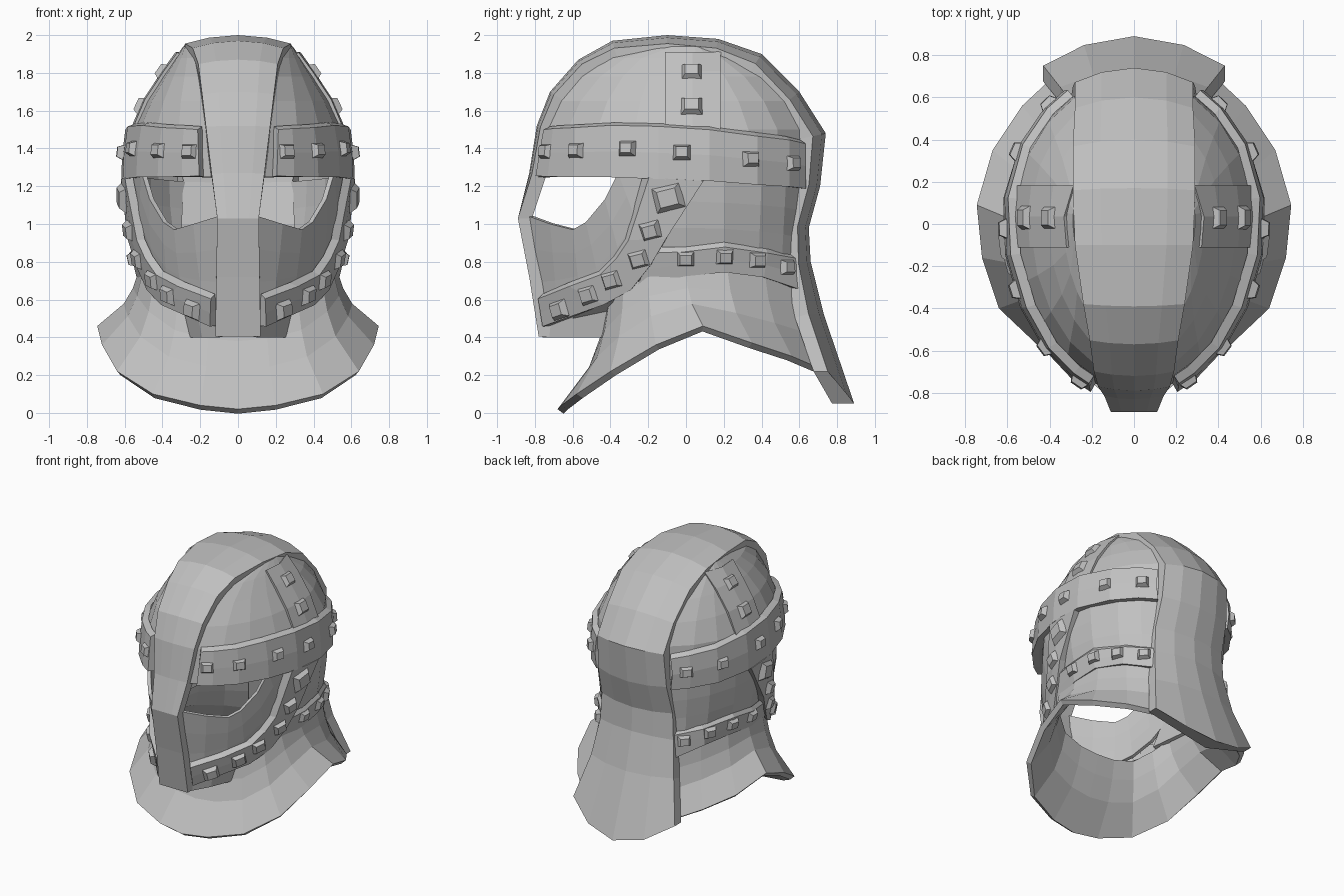
import bpy, bmesh, math
from mathutils import Vector

if "Cube" in bpy.data.objects:
    bpy.data.objects.remove(bpy.data.objects["Cube"])

steel = bpy.data.materials.new("steel grey")
steel.diffuse_color = (0.53, 0.53, 0.53, 1)
steel.use_nodes = True
steel.node_tree.nodes["Principled BSDF"].inputs["Base Color"].default_value = steel.diffuse_color
YC = 0.03

# Shell sections: z, half width, front edge y and x, back edge y and x, front bluntness
ROWS = [(0.45, .44, -.74, .11, .60, .33, .72), (0.70, .505, -.77, .11, .56, .31, .72),
        (0.85, .54, -.80, .11, .55, .30, .75), (1.03, .575, -.83, .11, .58, .30, .78),
        (1.18, .58, -.80, .13, .60, .29, .62), (1.30, .585, -.77, .15, .61, .29, .54),
        (1.50, .56, -.73, .17, .60, .28, .52), (1.65, .49, -.66, .19, .52, .28, .5),
        (1.78, .405, -.55, .21, .40, .28, .5), (1.88, .335, -.40, .23, .24, .275, .5),
        (1.94, .29, -.16, .26, .10, .265, .5)]


def section(z):
    """Half width, front and back length, front exponent and edge angles at a height."""
    z = min(max(z, ROWS[0][0]), ROWS[-1][0])
    for a, b in zip(ROWS, ROWS[1:]):
        if z <= b[0]:
            k = (z - a[0]) / (b[0] - a[0])
            _, w, yf, hf, yb, hb, q = [p + (r - p) * k for p, r in zip(a, b)]
            tf = math.sqrt(1 - (hf / w) ** (1 / q))
            tb = math.sqrt(1 - (hb / w) ** 2)
            return w, (YC - yf) / tf, (yb - YC) / tb, q, math.acos(tf), math.pi - math.acos(tb)


def surf(y, z, off=0.0):
    """Point and normal on the right half of the helmet shell."""
    def terms(z):
        w, lf, lb, q = section(z)[:4]
        return (w, lf, q) if y < YC else (w, lb, .5)

    def level(x, z):
        w, L, q = terms(z)
        return (x / w) ** (1 / q) + ((y - YC) / L) ** 2
    w, L, q = terms(z)
    t = max(-.985, min(.985, (y - YC) / L))
    x = w * (1 - t * t) ** q
    dx = (level(x + .001, z) - level(x - .001, z)) / .002
    n = Vector((dx, 2 * t / L, (level(x, z + .03) - level(x, z - .03)) / .06)).normalized()
    return Vector((x, y, z)) + n * off, n


def make(name, verts, faces, mirror=True, thick=0.0, closed=False):
    me = bpy.data.meshes.new(name)
    me.from_pydata([tuple(v) for v in verts], [], faces)
    bm = bmesh.new()
    bm.from_mesh(me)
    bmesh.ops.recalc_face_normals(bm, faces=bm.faces)
    out = sum(f.normal.dot(f.calc_center_median() - Vector((0, YC, 1))) * f.calc_area() for f in bm.faces)
    if out < 0 and not closed:
        bmesh.ops.reverse_faces(bm, faces=bm.faces)
    bm.to_mesh(me)
    bm.free()
    me.materials.append(steel)
    ob = bpy.data.objects.new(name, me)
    bpy.context.collection.objects.link(ob)
    if thick:
        m = ob.modifiers.new("thickness", 'SOLIDIFY')
        m.thickness, m.offset = thick, -1
    if mirror:
        m = ob.modifiers.new("mirror", 'MIRROR')
        m.use_clip = True
    return ob


def grid(nr, nc):
    return [(r * nc + c, r * nc + c + 1, (r + 1) * nc + c + 1, (r + 1) * nc + c)
            for r in range(nr - 1) for c in range(nc - 1)]


def between(upper, lower, n, start=0.0):
    ks = [start + (1 - start) * k / n for k in range(n + 1)]
    return [[(a[0] + (b[0] - a[0]) * k, a[1] + (b[1] - a[1]) * k)
             for a, b in zip(upper, lower)] for k in ks]


def shell(name, rows):
    make(name, [surf(y, z)[0] for r in rows for y, z in r], grid(len(rows), len(rows[0])), thick=.025)


def band(name, upper, lower, off=.035, bevel=0.0, n=2):
    """Raised strap: outer skin, sloped upper edge, sides running into the shell."""
    skin = [p for r in between(upper, lower, n, bevel) for p in r]
    base = [p for r in between(upper, lower, n) for p in r]
    nr, nc = n + 1, len(upper)
    verts = [surf(y, z, off)[0] for y, z in skin]
    verts += [surf(y, z, .005 if bevel and i < nc else -.01)[0] for i, (y, z) in enumerate(base)]
    faces = grid(nr, nc)
    N = nr * nc
    rim = ([c for c in range(nc)] + [r * nc + nc - 1 for r in range(1, nr)]
           + [(nr - 1) * nc + c for c in range(nc - 2, -1, -1)] + [r * nc for r in range(nr - 2, 0, -1)])
    faces += [(a, b, b + N, a + N) for a, b in zip(rim, rim[1:] + rim[:1])]
    make(name, verts, faces)


def rivets(name, spots, off, tilt=0.0):
    """Square studs with tapered sides: y, z, half size."""
    verts, faces = [], []
    for y, z, s in spots:
        p, n = surf(y, z, off - .01)
        side = n.cross(Vector((0, 0, 1))).normalized()
        up = side.cross(n)
        u = side * math.cos(tilt) + up * math.sin(tilt)
        v = up * math.cos(tilt) - side * math.sin(tilt)
        b = len(verts)
        for h, k in ((0, 1.12), (.035, .72)):
            verts += [p + n * h + (u * i * 1.15 + v * j) * s * k for i, j in ((-1, -1), (1, -1), (1, 1), (-1, 1))]
        faces += [(b, b + 1, b + 2, b + 3), (b + 4, b + 5, b + 6, b + 7)]
        faces += [(b + i, b + (i + 1) % 4, b + 4 + (i + 1) % 4, b + 4 + i) for i in range(4)]
    make(name, verts, faces, closed=True)


# Dome halves
dome = []
for z in (1.25, 1.38, 1.5, 1.65, 1.78, 1.88, 1.94):
    w, lf, lb, q, a0, a1 = section(z)
    angs = [a0 + (a1 - a0) * k / 8 for k in range(9)]
    dome.append([(YC - (lf if a < math.pi / 2 else lb) * math.cos(a), z) for a in angs])
shell("dome", dome)

# Side walls behind the face opening
shell("side_wall", between([(-.2, 1.27), (0, 1.26), (.2, 1.25), (.4, 1.24), (.53, 1.23), (.61, 1.22)],
                           [(-.3, .68), (0, .7), (.2, .7), (.38, .68), (.5, .66), (.57, .64)], 4))

# Face panel whose upper edge is the eye opening
shell("face_panel", between(
    [(-.83, 1.04), (-.72, 1.0), (-.6, .97), (-.53, 1.01), (-.43, 1.13), (-.36, 1.27), (-.18, 1.27)],
    [(-.76, .52), (-.68, .55), (-.56, .6), (-.45, .65), (-.33, .75), (-.22, .9), (-.1, 1.25)], 3))

# Straps
band("brow_band",
     [(-.715, 1.515), (-.67, 1.52), (-.56, 1.525), (-.38, 1.535), (-.14, 1.53), (.12, 1.515), (.36, 1.485), (.52, 1.465), (.6, 1.445)],
     [(-.76, 1.25), (-.7, 1.25), (-.57, 1.25), (-.38, 1.25), (-.14, 1.24), (.12, 1.23), (.36, 1.21), (.52, 1.2), (.6, 1.19)],
     off=.042, bevel=.09)
band("cheek_strap",
     [(-.23, 1.25), (-.32, .92), (-.38, .83), (-.46, .75), (-.62, .69), (-.755, .63)],
     [(.09, 1.23), (-.1, .93), (-.18, .79), (-.28, .66), (-.42, .58), (-.73, .46)],
     off=.04, bevel=.13)
band("neck_band",
     [(-.16, .88), (0, .88), (.2, .905), (.42, .87), (.57, .84)],
     [(-.25, .68), (0, .73), (.2, .75), (.4, .72), (.58, .65)], off=.028, bevel=.14)
band("crown_strap",
     [(-.11, 1.9), (-.11, 1.8), (-.11, 1.65), (-.11, 1.48)],
     [(.18, 1.9), (.18, 1.8), (.18, 1.65), (.18, 1.48)], off=.015)

# Studs
rivets("brow_rivets", [(y, z, .036) for y, z in
                       ((-.71, 1.38), (-.56, 1.385), (-.3, 1.395), (-.02, 1.375), (.33, 1.34), (.54, 1.32))], .042)
rivets("cheek_rivets", [(-.09, 1.14, .06)] + [(y, z, .042) for y, z in
       ((-.18, .97), (-.24, .82), (-.38, .71), (-.5, .63), (-.65, .55))], .04, tilt=-.25)
rivets("neck_rivets", [(y, z, .036) for y, z in ((0, .82), (.2, .83), (.37, .81), (.52, .77))], .028)
rivets("crown_rivets", [(.03, 1.8, .042), (.03, 1.62, .045)], .015)

# Central crest from chin over the crown to the nape: y, z, half width, edge drop
CREST = [(-.78, .405, .12, 0), (-.83, .72, .115, 0), (-.89, 1.03, .11, 0), (-.83, 1.27, .14, .015),
         (-.79, 1.52, .17, .02), (-.72, 1.7, .19, .025), (-.57, 1.87, .21, .03), (-.39, 1.97, .24, .04),
         (-.1, 2, .28, .045), (.17, 1.98, .29, .05), (.4, 1.9, .29, .06), (.6, 1.7, .28, .065),
         (.74, 1.48, .28, .07), (.71, 1.2, .29, .06), (.65, .98, .3, .06), (.66, .8, .31, .065),
         (.73, .52, .35, .085), (.89, .05, .43, .14)]
verts, faces = [], []
last = len(CREST) - 1
for i, (y, z, h, d) in enumerate(CREST):
    a, b = CREST[max(i - 1, 0)], CREST[min(i + 1, last)]
    t = Vector((b[0] - a[0], b[1] - a[1])).normalized()
    n = Vector((t.y, -t.x)) if 0 < i < last else Vector((1 if i == 0 else -1, 0))
    lift = .17 if i == last else .03 if i == last - 1 else 0   # nape edge rises to the sides
    ring = [(-1, d + .075), (-1, d), (-.55, d * .3), (0, 0), (.55, d * .3), (1, d), (1, d + .075), (0, d * .3 + .075)]
    verts += [(h * x, y + n.x * k, z + n.y * k + lift * x * x) for x, k in ring]
R = 8
for i in range(last):
    faces += [(i * R + k, i * R + (k + 1) % R, (i + 1) * R + (k + 1) % R, (i + 1) * R + k) for k in range(R)]
faces += [tuple(range(R)), tuple(range(len(verts) - R, len(verts)))]
make("crest", verts, faces, mirror=False, closed=True)

# Flared neck collar, back edge round to the front centre
top = [(.32, .56, .7), (.42, .42, .72), (.51, .22, .75), (.53, 0, .74), (.51, -.2, .72),
       (.45, -.33, .66), (.32, -.41, .57), (.15, -.43, .53), (0, -.43, .52)]
low = [(.38, .7, .24), (.53, .56, .3), (.67, .35, .37), (.745, .09, .46), (.72, -.16, .36),
       (.64, -.4, .22), (.45, -.58, .1), (.2, -.66, .04), (0, -.68, .02)]
rows = [[tuple(a + (b - a) * k for a, b, k in zip(p, q, (s, s, v))) for p, q in zip(top, low)]
        for s, v in ((0, 0), (.12, .28), (.35, .58), (1, 1))]
make("collar", [p for r in rows for p in r], grid(4, 9), thick=.04)

# Plate under the chin, tucked in behind the cheek straps
chin = [(.1, -.74, .49), (.27, -.57, .56), (.42, -.37, .62),
        (.1, -.75, .47), (.21, -.6, .5), (.29, -.41, .54),
        (.1, -.76, .4), (.19, -.6, .4), (.26, -.43, .4)]
make("chin_plate", chin, grid(3, 3), thick=.02)
